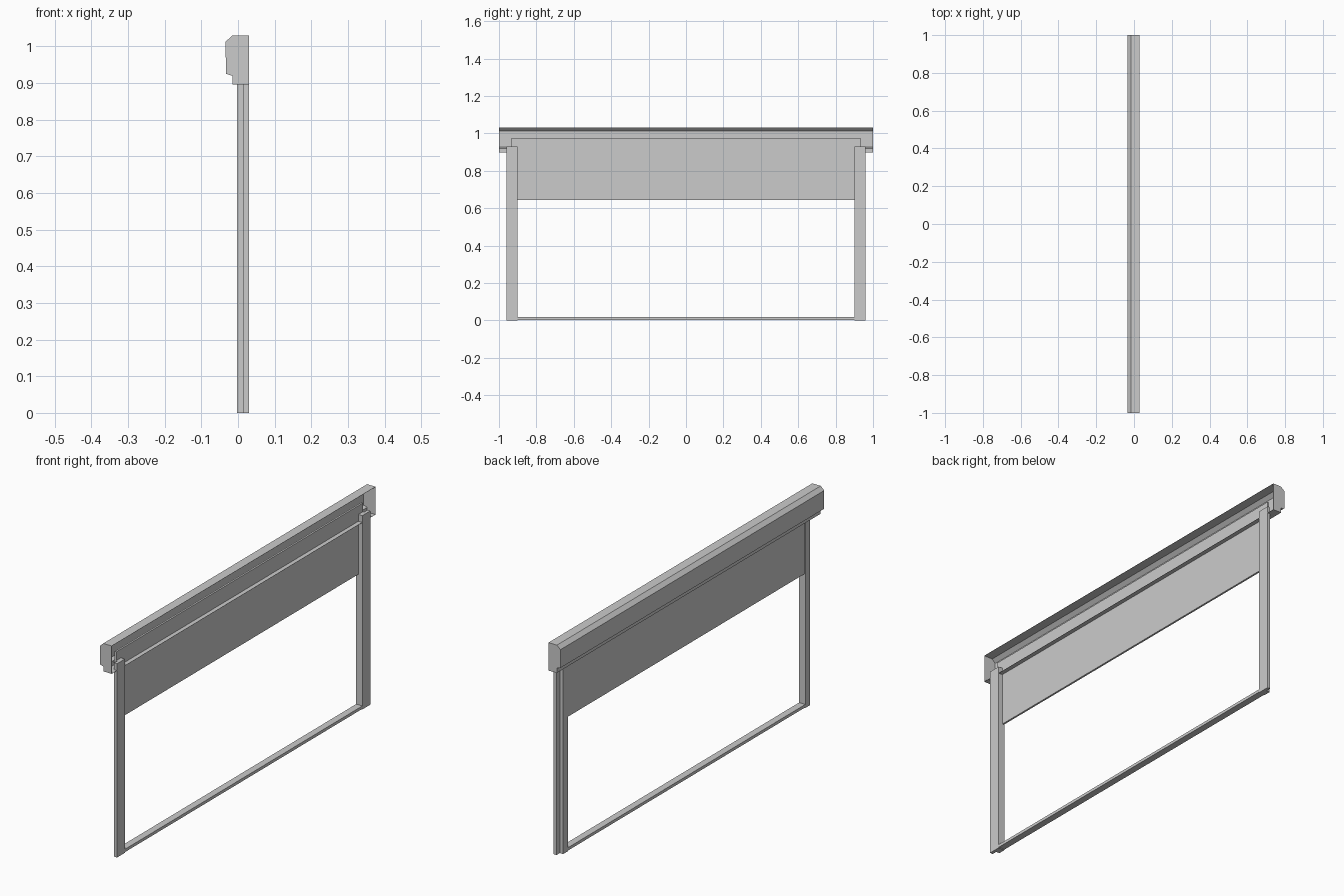
import bpy
import bmesh

cube = bpy.data.objects.get("Cube")
if cube:
    bpy.data.objects.remove(cube, do_unlink=True)

grey = bpy.data.materials.new("plain_grey")
grey.use_nodes = True
colour = (0.6, 0.6, 0.6, 1)
grey.diffuse_color = colour
grey.node_tree.nodes["Principled BSDF"].inputs["Base Color"].default_value = colour


def finish(name, bm):
    bmesh.ops.recalc_face_normals(bm, faces=bm.faces)
    mesh = bpy.data.meshes.new(name)
    bm.to_mesh(mesh)
    bm.free()
    mesh.materials.append(grey)
    obj = bpy.data.objects.new(name, mesh)
    bpy.context.collection.objects.link(obj)
    return obj


def extrude(name, points, offset):
    """Closed prism from a planar outline."""
    bm = bmesh.new()
    face = bm.faces.new([bm.verts.new(p) for p in points])
    moved = bmesh.ops.extrude_face_region(bm, geom=[face])["geom"]
    verts = [v for v in moved if isinstance(v, bmesh.types.BMVert)]
    bmesh.ops.translate(bm, verts=verts, vec=offset)
    return finish(name, bm)


def box(name, x, y, z):
    outline = [(x[0], y[0], z[0]), (x[1], y[0], z[0]),
               (x[1], y[1], z[0]), (x[0], y[1], z[0])]
    return extrude(name, outline, (0, 0, z[1] - z[0]))


# Headbox: thin folded sheet, open towards +x
profile = [(0.03, 1.03), (-0.015, 1.03), (-0.033, 1.013), (-0.033, 0.926),
           (-0.014, 0.92), (-0.014, 0.897), (0.03, 0.897)]
bm = bmesh.new()
rows = [[bm.verts.new((x, y, z)) for x, z in profile] for y in (-1, 1)]
for i in range(len(profile) - 1):
    bm.faces.new((rows[0][i], rows[0][i + 1], rows[1][i + 1], rows[1][i]))
shell = finish("headbox_shell", bm)
thin = shell.modifiers.new("sheet", 'SOLIDIFY')
thin.thickness = 0.001
thin.offset = 0

# End caps and stepped side guides
step = [(-0.003, 0.9), (0.03, 0.9), (0.03, 0.96),
        (0.015, 0.96), (0.015, 0.935), (-0.003, 0.935)]
for side, s in (("left", 1), ("right", -1)):
    extrude("end_cap_" + side, [(x, s, z) for x, z in profile], (0, -0.001 * s, 0))
    extrude("side_guide_" + side, [(x, s * y, 0) for x, y in step], (0, 0, 0.93))

# Hanging screen panel and bottom sill
box("screen_panel", (0.0, 0.009), (-0.935, 0.935), (0.643, 0.972))
box("bottom_sill", (-0.003, 0.03), (-0.9, 0.9), (0.003, 0.017))
